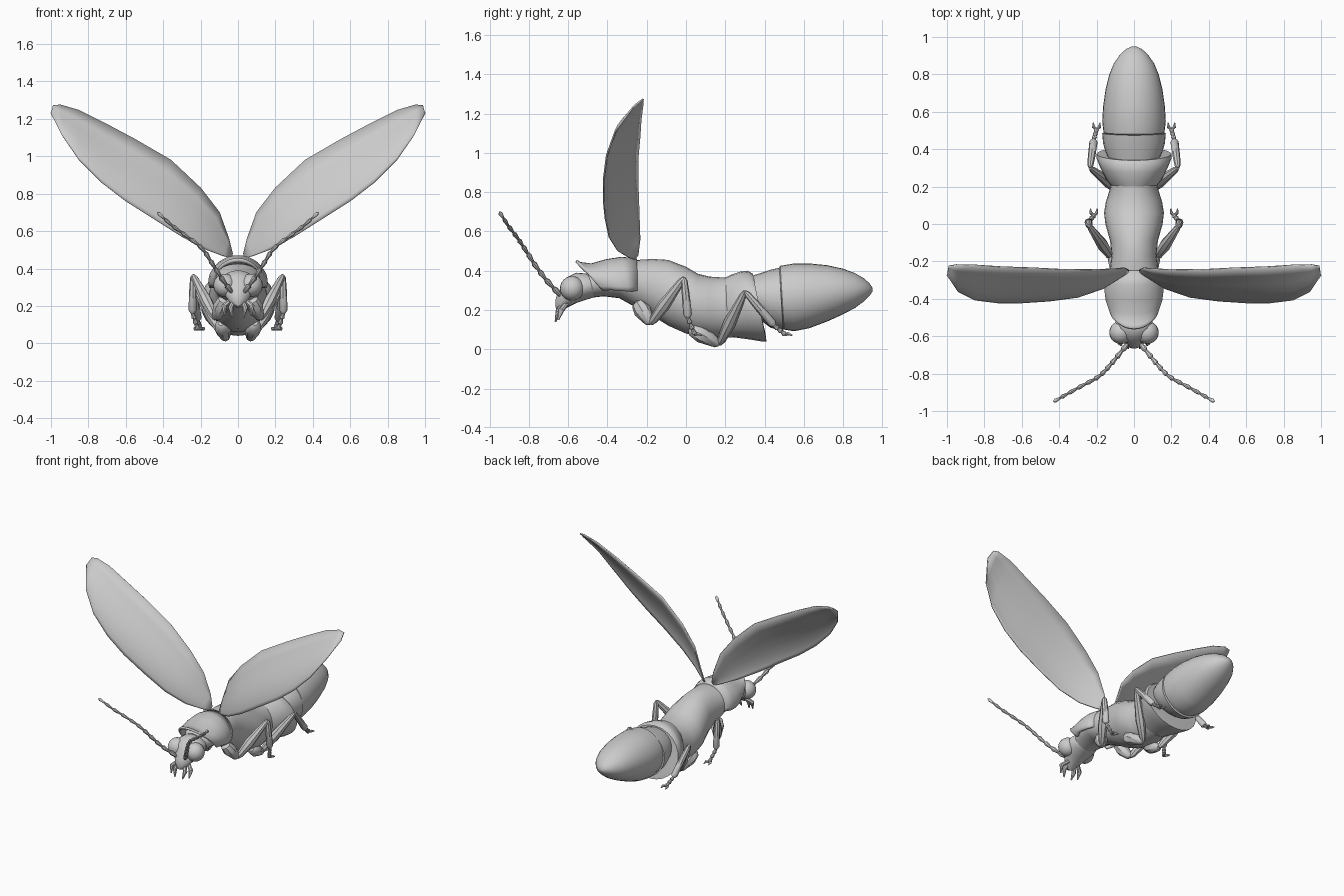
import bpy, bmesh, math
from mathutils import Vector

if "Cube" in bpy.data.objects:
    bpy.data.objects.remove(bpy.data.objects["Cube"])

grey = bpy.data.materials.new("pale grey")
grey.diffuse_color = (0.6, 0.6, 0.6, 1)
grey.use_nodes = True
grey.node_tree.nodes["Principled BSDF"].inputs["Base Color"].default_value = grey.diffuse_color


def finish(name, bm, angle=40):
    bmesh.ops.recalc_face_normals(bm, faces=bm.faces)
    me = bpy.data.meshes.new(name)
    bm.to_mesh(me)
    bm.free()
    ob = bpy.data.objects.new(name, me)
    bpy.context.collection.objects.link(ob)
    me.materials.append(grey)
    bpy.ops.object.select_all(action='DESELECT')
    ob.select_set(True)
    bpy.context.view_layer.objects.active = ob
    bpy.ops.object.shade_smooth_by_angle(angle=math.radians(angle))
    return ob


def skin(bm, rings, closed=True):
    """Join rows of points with quads."""
    rows = [[bm.verts.new(p) for p in r] for r in rings]
    for a, b in zip(rows, rows[1:]):
        n = len(a)
        for i in range(n if closed else n - 1):
            j = (i + 1) % n
            bm.faces.new((a[i], a[j], b[j], b[i]))
    if closed:
        bm.faces.new(rows[0])
        bm.faces.new(rows[-1])


def loft(name, rows, n=24):
    """Rows: y, top z, bottom z, half width, forward lean of the top."""
    bm = bmesh.new()
    rings = []
    for y, zt, zb, rx, lean in rows:
        ring = []
        for i in range(n):
            a = 2 * math.pi * i / n
            c, s = math.cos(a), math.sin(a)
            ring.append((rx * c, y - lean * s, (zt + zb) / 2 + (zt - zb) / 2 * s))
        rings.append(ring)
    skin(bm, rings)
    return finish(name, bm)


def limb(bm, pts, radii, n=8):
    """Tapered tube through points."""
    pts = [Vector(p) for p in pts]
    rings = []
    for k, p in enumerate(pts):
        d = (pts[min(k + 1, len(pts) - 1)] - pts[max(k - 1, 0)]).normalized()
        u = d.cross(Vector((1, 0, 0.01))).normalized()
        v = d.cross(u)
        rings.append([p + radii[k] * (math.cos(2 * math.pi * i / n) * u
                                      + math.sin(2 * math.pi * i / n) * v) for i in range(n)])
    skin(bm, rings)


def bone(bm, a, b, r0, rm, r1):
    a, b = Vector(a), Vector(b)
    limb(bm, [a, a.lerp(b, 0.08), a.lerp(b, 0.4), a.lerp(b, 0.92), b],
         [r0 * 0.5, r0, rm, r1, r1 * 0.5])


def pair(ob):
    m = ob.modifiers.new("mirror", 'MIRROR')
    m.use_axis[0] = True
    return ob


# Thorax with the first abdomen ring flaring at its back edge
loft("thorax", [
    (-.50, .39, .26, .08, 0), (-.42, .42, .27, .115, 0), (-.34, .44, .26, .135, 0),
    (-.25, .455, .21, .13, 0), (-.17, .46, .17, .12, 0), (-.09, .455, .12, .128, 0),
    (0, .42, .08, .153, 0), (.06, .385, .07, .16, 0), (.12, .37, .06, .15, 0),
    (.20, .365, .06, .125, 0), (.235, .37, .06, .13, 0)])
loft("flared_ring", [
    (.20, .365, .065, .12, 0), (.24, .38, .06, .15, .01), (.30, .395, .05, .18, .025),
    (.35, .40, .04, .20, .035), (.375, .385, .04, .20, .035), (.375, .34, .08, .15, .03)])

# Abdomen: a flaring ring and the long lantern
loft("abdomen_ring", [
    (.34, .37, .17, .13, .02), (.38, .385, .14, .15, .01), (.43, .405, .11, .165, 0),
    (.485, .415, .09, .17, .01), (.49, .38, .12, .14, .01)])
loft("lantern", [
    (.47, .39, .13, .14, .01), (.49, .425, .10, .163, .01), (.55, .437, .092, .17, 0),
    (.63, .437, .108, .165, 0), (.72, .428, .142, .152, 0), (.80, .41, .178, .132, 0),
    (.86, .388, .21, .107, 0), (.905, .362, .243, .075, 0), (.935, .336, .272, .043, 0),
    (.95, .312, .295, .012, 0)], 32)

# Shield over the neck: an arch whose front rim sweeps back at the sides
bm = bmesh.new()
rings = []
for t, rx, top in [(0, .125, .45), (.06, .13, .438), (.25, .145, .43), (.5, .152, .452),
                   (.75, .147, .464), (1, .125, .456)]:
    row = []
    for i in range(21):
        a = math.radians(-105 + 10.5 * i)
        front = -.56 + .11 * (1 - math.cos(a))
        row.append((rx * math.sin(a), front + (-.25 - front) * t,
                    .33 + (top - .33) * math.cos(a)))
    rings.append(row)
skin(bm, rings, False)
shield = finish("neck_shield", bm)
sol = shield.modifiers.new("thickness", 'SOLIDIFY')
sol.thickness = .014
sol.offset = 0

# Head and eyes
loft("head", [
    (-.45, .37, .27, .07, 0), (-.50, .385, .255, .10, 0), (-.56, .39, .235, .10, 0),
    (-.61, .365, .21, .075, 0), (-.64, .31, .19, .048, 0), (-.66, .27, .20, .025, 0),
    (-.665, .25, .22, .01, 0)])
bm = bmesh.new()
bmesh.ops.create_uvsphere(bm, u_segments=20, v_segments=12, radius=.062)
bmesh.ops.translate(bm, verts=bm.verts, vec=(.07, -.58, .31))
pair(finish("eye", bm))

# Mouth feelers
bm = bmesh.new()
for path in [[(.02, -.63, .23), (.04, -.65, .19), (.03, -.665, .14)],
             [(.04, -.61, .23), (.075, -.635, .20), (.07, -.65, .15)]]:
    limb(bm, path, [.013, .015, .004])
pair(finish("mouth_feeler", bm))

# Antennae: eleven flared joints along a bent path
path = [Vector(p) for p in [(.03, -.635, .27), (.09, -.71, .35), (.14, -.77, .43),
                            (.19, -.82, .51), (.27, -.86, .57), (.36, -.91, .635),
                            (.43, -.95, .70)]]


def along(t):
    f = t * (len(path) - 1)
    k = min(int(f), len(path) - 2)
    return path[k].lerp(path[k + 1], f - k)


bm = bmesh.new()
for k in range(11):
    a, b = along(k / 11), along((k + 1) / 11)
    w = .016 - .0005 * k
    tip = .003 if k == 10 else w * .6
    limb(bm, [a, a.lerp(b, .75), b], [w * .5, w, tip])
pair(finish("antenna", bm))


# Legs
def leg(name, hip, root, knee, ankle, foot):
    bm = bmesh.new()
    bone(bm, hip, root, .035, .045, .025)
    bone(bm, root, knee, .022, .032, .018)
    bone(bm, knee, ankle, .016, .02, .022)
    ankle, foot = Vector(ankle), Vector(foot)
    for k in range(3):
        a, b = ankle.lerp(foot, k / 3), ankle.lerp(foot, (k + 1) / 3)
        limb(bm, [a, a.lerp(b, .8), b], [.008, .014, .009])
    for side in (-1, 1):
        limb(bm, [foot, foot + Vector((.016 * side, .014, .004)),
                  foot + Vector((.018 * side, .036, -.004))], [.007, .009, .003])
    pair(finish(name, bm))


leg("middle_leg", (.07, -.25, .24), (.12, -.18, .13), (.24, -.01, .365),
    (.243, .01, .16), (.215, .045, .075))
leg("hind_leg", (.09, .02, .11), (.065, .17, .025), (.235, .30, .295),
    (.215, .45, .12), (.20, .505, .075))

# Wings: paired stations on the upper and lower edges, cupped between
upper = [(.03, -.245, .48), (.05, -.235, .56), (.10, -.24, .70), (.20, -.245, .83),
         (.36, -.245, .98), (.55, -.235, 1.09), (.70, -.23, 1.17), (.85, -.22, 1.245),
         (.95, -.218, 1.274), (.99, -.225, 1.27)]
lower = [(.035, -.26, .455), (.08, -.29, .467), (.17, -.345, .50), (.30, -.39, .57),
         (.45, -.41, .665), (.60, -.42, .76), (.73, -.42, .86), (.85, -.405, .98),
         (.94, -.36, 1.11), (1.0, -.27, 1.23)]
bm = bmesh.new()
rings = []
for u, l in zip(upper, lower):
    u, l = Vector(u), Vector(l)
    cup = .12 * (u - l).length
    rings.append([u.lerp(l, s) + Vector((0, -cup * math.sin(math.pi * s) * s, 0))
                  for s in (0, .2, .4, .6, .8, .93, 1)])
skin(bm, rings, False)
wing = finish("wing", bm)
sol = wing.modifiers.new("thickness", 'SOLIDIFY')
sol.thickness = .008
sol.offset = 0
pair(wing)
